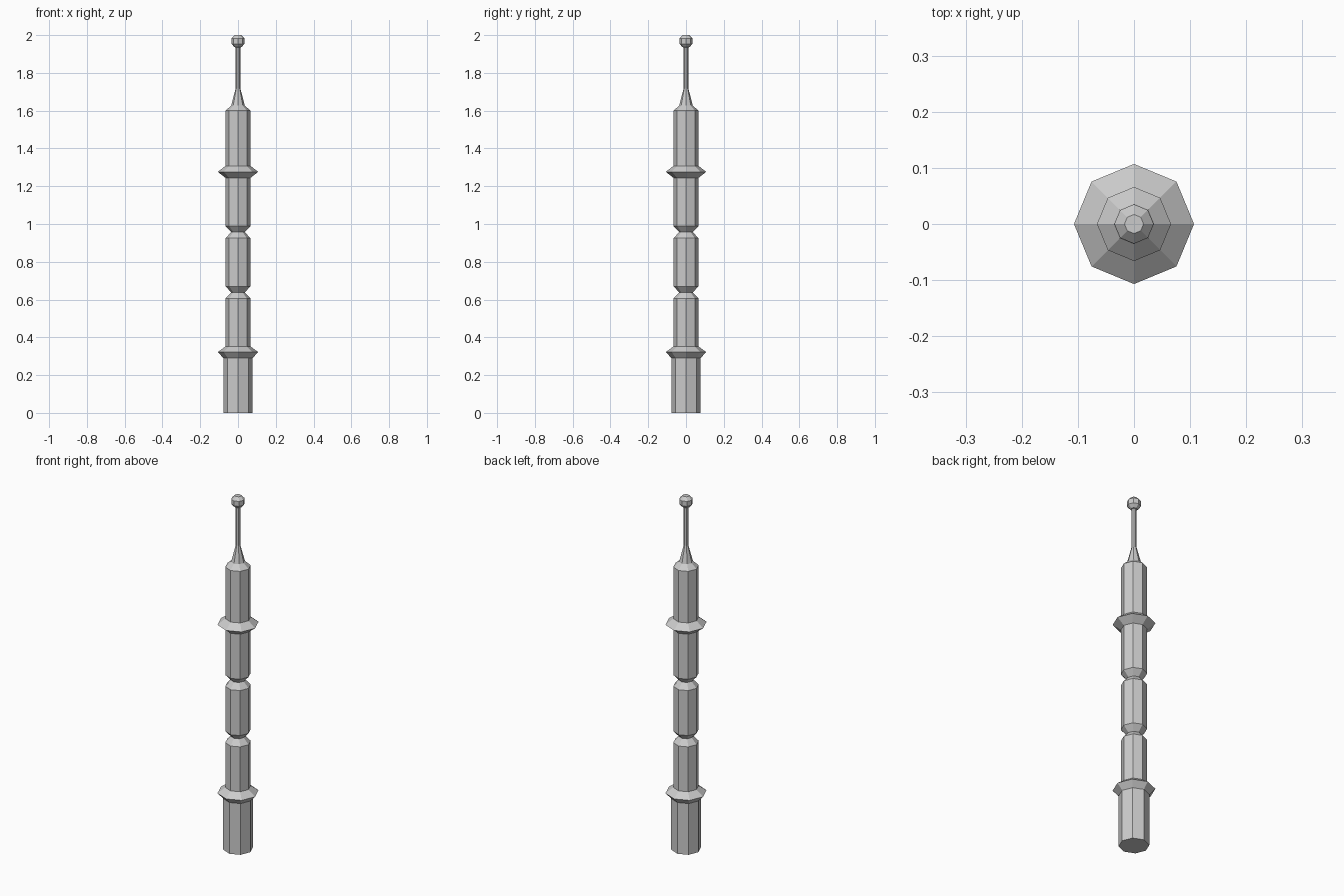
import bpy, bmesh
from math import cos, sin, tau

if "Cube" in bpy.data.objects:
    bpy.data.objects.remove(bpy.data.objects["Cube"])

SIDES = 8

def lathe(name, profile, cap_bottom=False, cap_top=False):
    """Revolve (radius, z) points into an eight-sided faceted part."""
    bm = bmesh.new()
    rings = [[bm.verts.new((r * cos(tau * i / SIDES), r * sin(tau * i / SIDES), z))
              for i in range(SIDES)] for r, z in profile]
    for a, b in zip(rings, rings[1:]):
        for i in range(SIDES):
            j = (i + 1) % SIDES
            bm.faces.new((a[i], a[j], b[j], b[i]))
    if cap_bottom:
        bm.faces.new(rings[0][::-1])
    if cap_top:
        bm.faces.new(rings[-1])
    mesh = bpy.data.meshes.new(name)
    bm.to_mesh(mesh)
    bm.free()
    obj = bpy.data.objects.new(name, mesh)
    bpy.context.collection.objects.link(obj)
    return obj

BODY = 0.066

def band(z, r):
    """Raised collar or cut groove on the shaft."""
    return [(BODY, z - 0.032), (r, z), (BODY, z + 0.032)]

# Thick handle with its collar
lathe("base", [(0.077, 0), (0.077, 0.29), (0.107, 0.322), (BODY, 0.352)], cap_bottom=True)

# Shaft with two grooves and the upper collar
lathe("shaft", [(BODY, 0.352)] + band(0.638, 0.036) + band(0.957, 0.036)
      + band(1.276, 0.107) + [(BODY, 1.6)])

# Tapered shoulder and thin rod
lathe("spire", [(BODY, 1.6), (0.036, 1.627), (0.012, 1.72), (0.012, 1.937)])

# Faceted ball tip
lathe("tip_ball", [(0.012, 1.935), (0.018, 1.936), (0.035, 1.954), (0.035, 1.982),
                   (0.017, 2.0)], cap_top=True)
